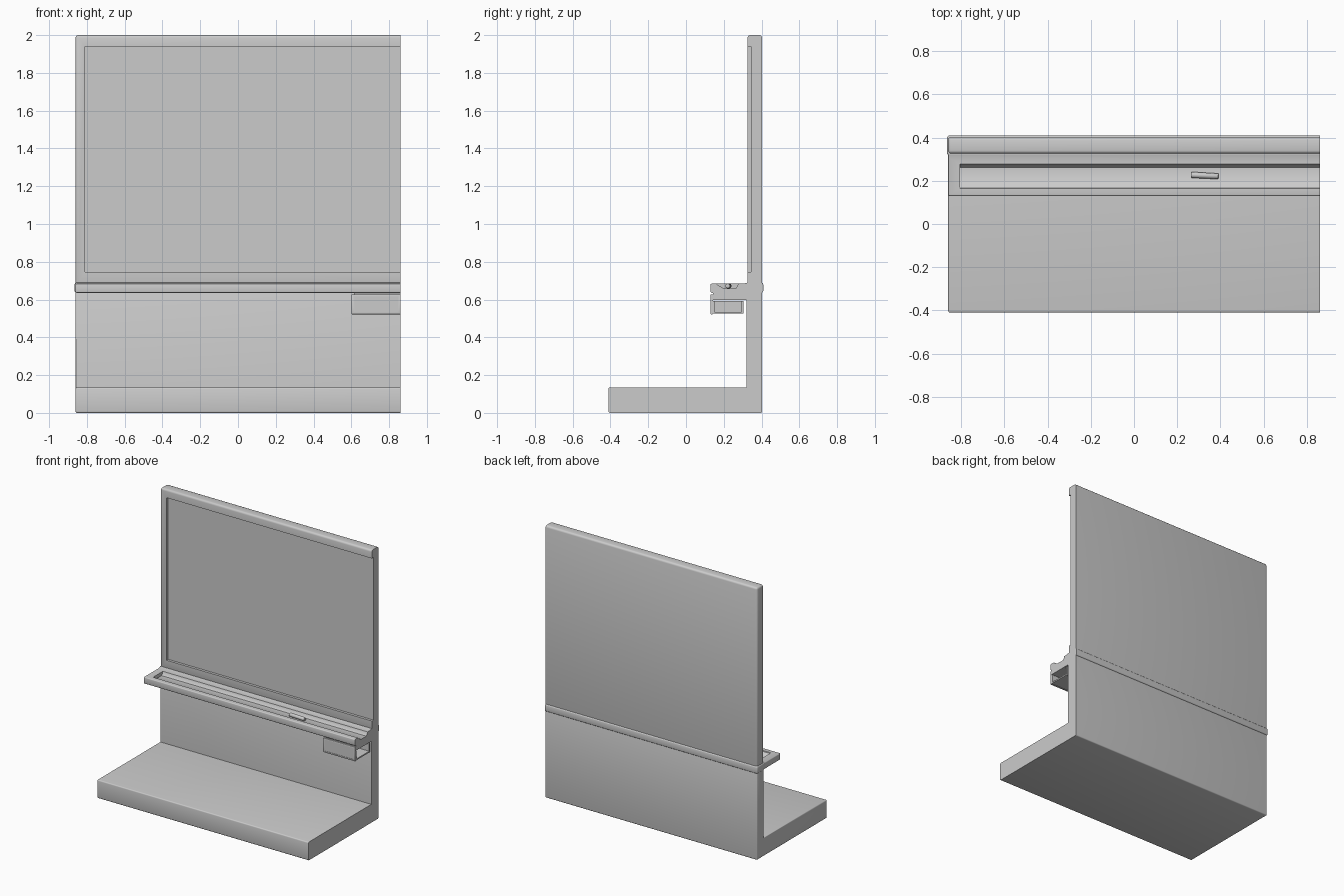
import bpy, bmesh, math
from mathutils import Matrix

if "Cube" in bpy.data.objects:
    bpy.data.objects.remove(bpy.data.objects["Cube"])

L, R = -0.86, 0.86   # rounded left end and flat right end

mat = bpy.data.materials.new("plain_grey")
mat.diffuse_color = (0.6, 0.6, 0.6, 1)
mat.use_nodes = True
mat.node_tree.nodes["Principled BSDF"].inputs["Base Color"].default_value = mat.diffuse_color


def finish(name, bm):
    me = bpy.data.meshes.new(name)
    bm.to_mesh(me)
    bm.free()
    me.materials.append(mat)
    ob = bpy.data.objects.new(name, me)
    bpy.context.collection.objects.link(ob)
    return ob


def prism(name, x0, x1, profile, bevel=0.0, segments=3):
    """Extrude a (y, z) profile along x; round convex edges except at the flat right end."""
    bm = bmesh.new()
    face = bm.faces.new([bm.verts.new((x0, y, z)) for y, z in profile])
    ext = bmesh.ops.extrude_face_region(bm, geom=[face])
    for v in ext["geom"]:
        if isinstance(v, bmesh.types.BMVert):
            v.co.x = x1
    bmesh.ops.recalc_face_normals(bm, faces=bm.faces)
    if bevel:
        edges = [e for e in bm.edges if e.is_convex
                 and e.calc_face_angle() > math.radians(40)
                 and not (x1 == R and all(abs(v.co.x - R) < 1e-5 for v in e.verts))]
        bmesh.ops.bevel(bm, geom=edges, offset=bevel, segments=segments,
                        profile=0.5, affect='EDGES')
    return finish(name, bm)


def rect(y0, y1, z0, z1):
    return [(y0, z0), (y1, z0), (y1, z1), (y0, z1)]


def activate(ob):
    bpy.ops.object.select_all(action='DESELECT')
    ob.select_set(True)
    bpy.context.view_layer.objects.active = ob


def cut(ob, cutter):
    mod = ob.modifiers.new("cut", 'BOOLEAN')
    mod.operation, mod.solver, mod.object = 'DIFFERENCE', 'EXACT', cutter
    activate(ob)
    bpy.ops.object.modifier_apply(modifier=mod.name)
    bpy.data.objects.remove(cutter)


# Floor platform and lower wall in one L section
prism("platform_and_lower_wall", L, R,
      [(-0.41, 0), (0.403, 0), (0.403, 0.65), (0.32, 0.65), (0.32, 0.135), (-0.41, 0.135)], 0.008)

# Framed board with a shallow recess running out of the right end
board = prism("framed_board", L, R, rect(0.326, 0.403, 0.675, 2.0), 0.014)
cut(board, prism("board_cutter", -0.81, 1.0, rect(0.2, 0.345, 0.745, 1.94)))

# Band wrapping the joint
prism("joint_band", L - 0.005, R, rect(0.318, 0.409, 0.636, 0.69), 0.01)

# Tray with a trough, rising in a small curve to the band
tray = prism("chalk_tray", L, R,
             [(0.13, 0.636), (0.33, 0.636), (0.33, 0.69), (0.318, 0.688),
              (0.305, 0.684), (0.13, 0.684)], 0.006)
cut(tray, prism("trough_cutter", -0.805, 1.0,
                [(0.158, 0.70), (0.166, 0.678), (0.185, 0.668), (0.20, 0.658),
                 (0.262, 0.658), (0.272, 0.67), (0.282, 0.70)]))

# Drawer housing, hollow drawer and its front
prism("drawer_housing", 0.615, R, rect(0.143, 0.325, 0.598, 0.638))
drawer = prism("drawer_box", 0.615, R, rect(0.138, 0.305, 0.525, 0.592))
cut(drawer, prism("drawer_cutter", 0.628, 1.0, rect(0.15, 0.295, 0.535, 0.7)))
front = prism("drawer_front", 0.6, R, rect(0.13, 0.143, 0.522, 0.628), 0.004, 2)
cut(front, prism("front_cutter", 0.616, 0.846, rect(0.1, 0.132, 0.534, 0.616)))

# Chalk stick lying in the trough
bm = bmesh.new()
bmesh.ops.create_cone(bm, cap_ends=True, segments=16, radius1=0.014, radius2=0.013, depth=0.125,
                      matrix=Matrix.Translation((0.328, 0.224, 0.672))
                      @ Matrix.Rotation(math.radians(-3), 4, 'Z')
                      @ Matrix.Rotation(math.radians(90), 4, 'Y'))
bmesh.ops.bevel(bm, geom=[e for e in bm.edges if e.calc_face_angle() > 1], offset=0.003,
                segments=2, profile=0.5, affect='EDGES')
finish("chalk", bm)

# Smooth rounded edges, keep corners crisp
for ob in list(bpy.context.scene.objects):
    activate(ob)
    bpy.ops.object.shade_smooth_by_angle(angle=math.radians(35))
